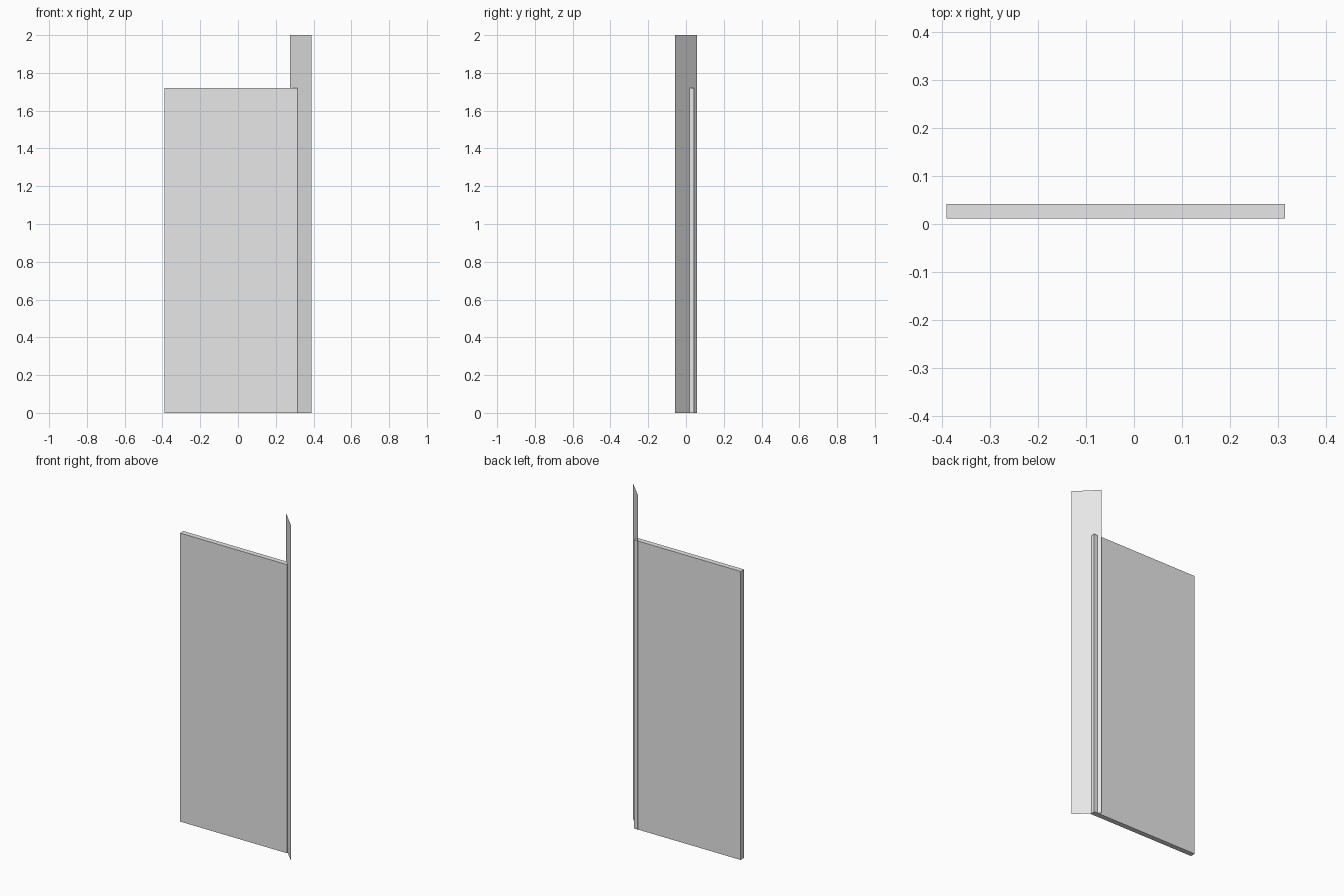
import bpy

if "Cube" in bpy.data.objects:
    bpy.data.objects.remove(bpy.data.objects["Cube"])

grey = bpy.data.materials.new("light_grey")
grey.diffuse_color = (0.8, 0.8, 0.8, 1)
grey.use_nodes = True
grey.node_tree.nodes["Principled BSDF"].inputs["Base Color"].default_value = grey.diffuse_color


def add_mesh(name, verts, faces):
    mesh = bpy.data.meshes.new(name)
    mesh.from_pydata(verts, [], faces)
    mesh.materials.append(grey)
    obj = bpy.data.objects.new(name, mesh)
    bpy.context.collection.objects.link(obj)
    return obj


# Thick upright panel
x0, x1 = -0.39, 0.314
y0, y1 = 0.011, 0.042
height = 1.72
bpy.ops.mesh.primitive_cube_add(
    size=1, location=((x0 + x1) / 2, (y0 + y1) / 2, height / 2))
panel = bpy.context.object
panel.name = "panel"
panel.scale = (x1 - x0, y1 - y0, height)
bpy.ops.object.transform_apply(location=False, rotation=False, scale=True)
panel.data.materials.append(grey)

# Taller paper-thin strip set diagonally across the panel's end
near, far = (0.39, -0.057), (0.276, 0.057)
add_mesh("diagonal_strip",
         [(*near, 0), (*far, 0), (*far, 2), (*near, 2)],
         [(0, 1, 2, 3)])
